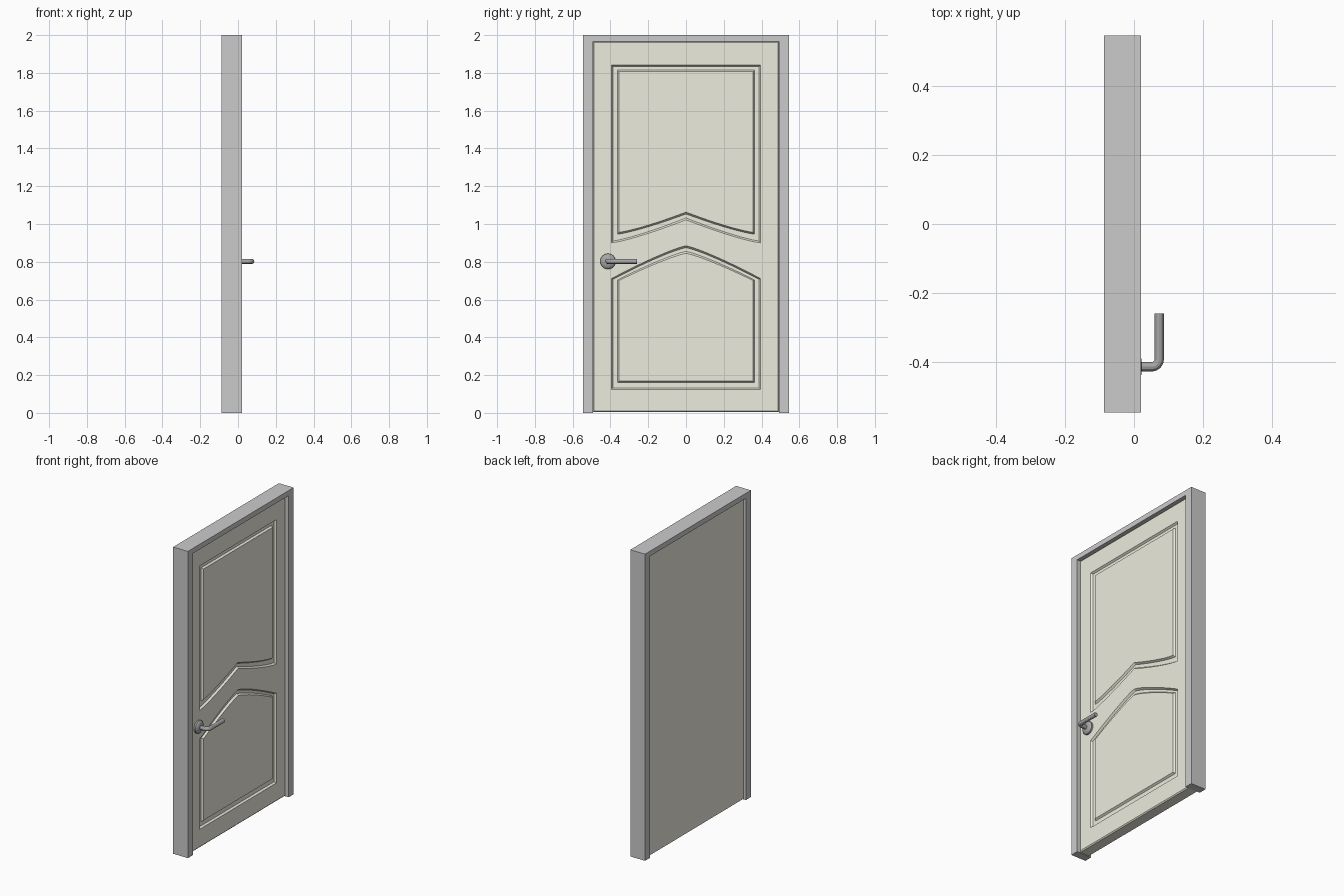
import bpy, bmesh, math
from mathutils import Vector, Matrix

if "Cube" in bpy.data.objects:
    bpy.data.objects.remove(bpy.data.objects["Cube"])

FRONT, BACK = 0.0, -0.07      # leaf faces
DEPTH = 0.012                 # groove depth


def material(name, color):
    m = bpy.data.materials.new(name)
    m.diffuse_color = (*color, 1)
    m.use_nodes = True
    m.node_tree.nodes["Principled BSDF"].inputs["Base Color"].default_value = m.diffuse_color
    return m


def finish(bm, name, mat=None):
    bmesh.ops.recalc_face_normals(bm, faces=bm.faces[:])
    me = bpy.data.meshes.new(name)
    bm.to_mesh(me)
    bm.free()
    ob = bpy.data.objects.new(name, me)
    bpy.context.collection.objects.link(ob)
    if mat:
        me.materials.append(mat)
    return ob


def smooth(ob):
    bpy.ops.object.select_all(action='DESELECT')
    ob.select_set(True)
    bpy.context.view_layer.objects.active = ob
    bpy.ops.object.shade_smooth_by_angle(angle=math.radians(30))


def loop(bm, x, pts):
    vs = [bm.verts.new((x, y, z)) for y, z in pts]
    return vs, [bm.edges.new((vs[i], vs[(i + 1) % len(vs)])) for i in range(len(vs))]


def bridge(bm, a, b):
    n = len(a)
    for i in range(n):
        j = (i + 1) % n
        bm.faces.new((a[i], a[j], b[j], b[i]))


def fill(bm, edges):
    bmesh.ops.triangle_fill(bm, use_beauty=True, edges=edges, normal=(1, 0, 0))


def rect(w, z0, z1):
    return [(-w, z0), (w, z0), (w, z1), (-w, z1)]


def panel(w, flat, side, peak, shape, n=24):
    """Outline with one straight end and one pointed, curved end."""
    pts = [(-w, flat), (w, flat)]
    for i in range(n + 1):
        t = 1 - 2 * i / n
        pts.append((w * t, side + (peak - side) * shape(abs(t))))
    return pts


paint = material("cream_paint", (0.85, 0.84, 0.73))
metal = material("dark_metal", (0.38, 0.38, 0.38))

# Frame: two jambs and a head in one U profile
bm = bmesh.new()
u = [(-0.545, 0), (-0.493, 0), (-0.493, 1.967), (0.493, 1.967),
     (0.493, 0), (0.545, 0), (0.545, 2), (-0.545, 2)]
face = bm.faces.new([bm.verts.new((-0.0865, y, z)) for y, z in u])
ext = bmesh.ops.extrude_face_region(bm, geom=[face])
bmesh.ops.translate(bm, vec=(0.1065, 0, 0),
                    verts=[v for v in ext["geom"] if isinstance(v, bmesh.types.BMVert)])
finish(bm, "door_frame")

# Leaf: chamfered slab with two grooved panels on the front
bm = bmesh.new()
edge_front, front_edges = loop(bm, FRONT, rect(0.486, 0.011, 1.960))
edge_mid, _ = loop(bm, FRONT - 0.006, rect(0.4925, 0.004, 1.9665))
edge_back, _ = loop(bm, BACK, rect(0.4925, 0.004, 1.9665))
bridge(bm, edge_front, edge_mid)
bridge(bm, edge_mid, edge_back)
bm.faces.new(edge_back)

upper = lambda t: (1 - t) ** 1.25
lower = lambda t: 1 - t ** 1.2
panels = [
    (upper, [(0.395, 1.842, 0.900, 1.022), (0.387, 1.834, 0.910, 1.032),
             (0.363, 1.815, 0.946, 1.053), (0.355, 1.807, 0.956, 1.063)]),
    (lower, [(0.395, 0.125, 0.711, 0.885), (0.387, 0.133, 0.707, 0.875),
             (0.363, 0.160, 0.704, 0.855), (0.355, 0.168, 0.701, 0.845)]),
]
for shape, rings in panels:
    xs = (FRONT, FRONT - DEPTH, FRONT - DEPTH, FRONT)
    loops = [loop(bm, x, panel(*r, shape)) for x, r in zip(xs, rings)]
    for a, b in zip(loops, loops[1:]):
        bridge(bm, a[0], b[0])
    front_edges += loops[0][1]
    fill(bm, loops[-1][1])
fill(bm, front_edges)
finish(bm, "door_leaf", paint)

# Rosette: revolved dome behind the lever
HY, HZ = -0.413, 0.802
bm = bmesh.new()
prof = [(0, FRONT - 0.002), (0.041, FRONT - 0.002), (0.041, 0.010),
        (0.036, 0.016), (0.022, 0.022), (0, 0.023)]
vs = [bm.verts.new((x, r, 0)) for r, x in prof]
es = [bm.edges.new(p) for p in zip(vs, vs[1:])]
bmesh.ops.spin(bm, geom=vs + es, cent=(0, 0, 0), axis=(1, 0, 0),
               angle=2 * math.pi, steps=32)
bmesh.ops.remove_doubles(bm, verts=bm.verts[:], dist=1e-5)
bmesh.ops.transform(bm, matrix=Matrix.Translation((0, HY, HZ)), verts=bm.verts[:])
smooth(finish(bm, "handle_rosette", metal))

# Lever: round bar bent through a quarter turn
R, BEND, XC = 0.0135, 0.022, 0.073
path = [Vector((0.01, HY, HZ))]
for i in range(9):
    a = math.pi / 2 * i / 8
    path.append(Vector((XC - BEND + BEND * math.sin(a), HY + BEND - BEND * math.cos(a), HZ)))
path.append(Vector((XC, -0.259, HZ)))
cu = bpy.data.curves.new("handle_lever", 'CURVE')
cu.dimensions = '3D'
cu.bevel_depth, cu.bevel_resolution, cu.use_fill_caps = R, 4, True
sp = cu.splines.new('POLY')
sp.points.add(len(path) - 1)
for p, co in zip(sp.points, path):
    p.co = (*co, 1)
cu.materials.append(metal)
lever = bpy.data.objects.new("handle_lever", cu)
bpy.context.collection.objects.link(lever)
bpy.ops.object.select_all(action='DESELECT')
lever.select_set(True)
bpy.context.view_layer.objects.active = lever
bpy.ops.object.convert(target='MESH')
smooth(bpy.context.view_layer.objects.active)
